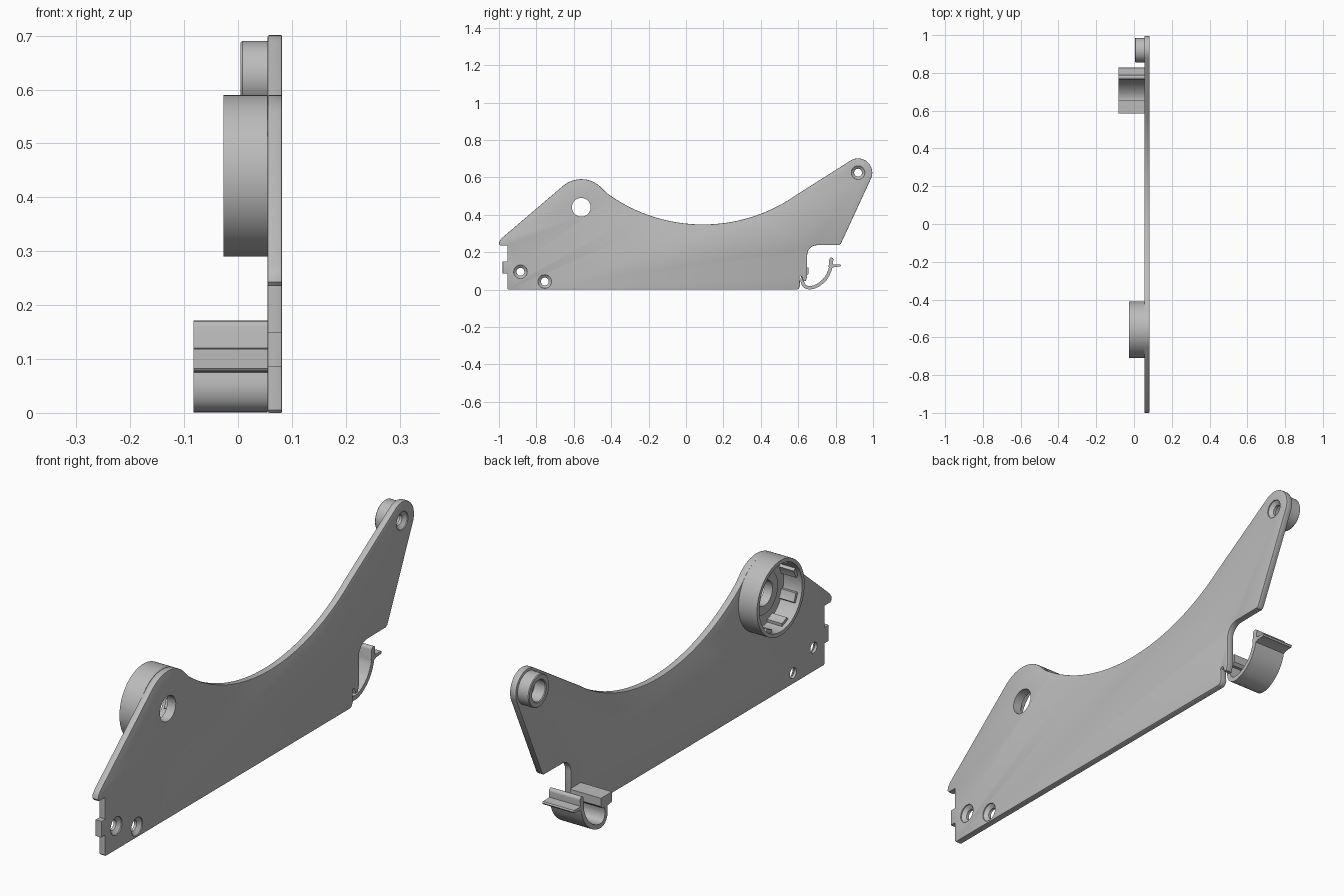
import bpy, bmesh
from math import sin, cos, radians, pi
from mathutils import Vector

cube = bpy.data.objects.get("Cube")
if cube:
    bpy.data.objects.remove(cube, do_unlink=True)

grey = bpy.data.materials.new("plain grey")
grey.use_nodes = True
GREY = (0.5, 0.5, 0.5, 1)
grey.diffuse_color = GREY
grey.node_tree.nodes["Principled BSDF"].inputs["Base Color"].default_value = GREY

INNER, OUTER = 0.055, 0.082      # plate faces along x
HUB = (-0.56, 0.44)
PIVOT = (0.92, 0.625)
SCREWS = [(-0.885, 0.095), (-0.755, 0.043), PIVOT]


def finish(name, bm):
    bmesh.ops.recalc_face_normals(bm, faces=bm.faces)
    mesh = bpy.data.meshes.new(name)
    bm.to_mesh(mesh)
    bm.free()
    mesh.materials.append(grey)
    ob = bpy.data.objects.new(name, mesh)
    bpy.context.collection.objects.link(ob)
    return ob


def prism(name, pts, x0, x1, bevel=0):
    """Extrude a (y, z) outline along x."""
    bm = bmesh.new()
    face = bm.faces.new([bm.verts.new((x0, y, z)) for y, z in pts])
    new = bmesh.ops.extrude_face_region(bm, geom=[face])["geom"]
    bmesh.ops.translate(bm, vec=(x1 - x0, 0, 0),
                        verts=[v for v in new if isinstance(v, bmesh.types.BMVert)])
    if bevel:
        rim = [e for e in bm.edges if abs(e.verts[0].co.x - e.verts[1].co.x) < 1e-6]
        bmesh.ops.bevel(bm, geom=rim, offset=bevel, segments=2, profile=0.5, affect='EDGES')
    return finish(name, bm)


def lathe(name, profile, centre, steps=64):
    """Spin a closed (x, radius) profile about an axis along x."""
    bm = bmesh.new()
    rings = []
    for i in range(steps):
        a = 2 * pi * i / steps
        rings.append([bm.verts.new((x, centre[0] + r * cos(a), centre[1] + r * sin(a)))
                      for x, r in profile])
    n = len(profile)
    for i in range(steps):
        a, b = rings[i], rings[(i + 1) % steps]
        for j in range(n):
            k = (j + 1) % n
            bm.faces.new((a[j], a[k], b[k], b[j]))
    bmesh.ops.remove_doubles(bm, verts=bm.verts, dist=1e-6)
    return finish(name, bm)


def arc(centre, r, start, end, n=12):
    return [(centre[0] + r * cos(radians(start + (end - start) * i / n)),
             centre[1] + r * sin(radians(start + (end - start) * i / n)))
            for i in range(n + 1)]


def ribbon(path, width):
    """Outline of a smooth strip following a few (y, z) points."""
    p = [Vector(q) for q in path]
    p = [p[0] * 2 - p[1]] + p + [p[-1] * 2 - p[-2]]
    line = []
    for a, b, c, d in zip(p, p[1:], p[2:], p[3:]):
        for i in range(5):
            t = i / 5
            line.append(0.5 * (2 * b + (c - a) * t + (2 * a - 5 * b + 4 * c - d) * t * t
                               + (3 * b - a - 3 * c + d) * t ** 3))
    line.append(p[-2])
    left, right = [], []
    for i, q in enumerate(line):
        t = (line[min(i + 1, len(line) - 1)] - line[max(i - 1, 0)]).normalized()
        side = Vector((-t.y, t.x)) * width / 2
        left.append(tuple(q + side))
        right.append(tuple(q - side))
    return left + right[::-1]


# Side plate: stepped front edge, hub hump, sweeping saddle, raised rear arm
outline = [(-0.955, 0.005), (-0.955, 0.085), (-0.98, 0.085), (-0.98, 0.15),
           (-0.955, 0.15), (-0.955, 0.235), (-0.993, 0.235), (-1.0, 0.243),
           (-0.998, 0.258), (-0.985, 0.275)]
outline += arc(HUB, 0.15, 130, 48, 20)
outline += arc((0.09, 1.218), 0.87, 233.5, 305, 40)
outline += arc(PIVOT, 0.076, 122, -24, 24)
outline += [(0.828, 0.245), (0.818, 0.238)]
outline += arc((0.7, 0.185), 0.052, 90, 180, 10)
outline += [(0.648, 0.07), (0.64, 0.045), (0.627, 0.045), (0.621, 0.066),
            (0.614, 0.072), (0.607, 0.066), (0.61, 0.02), (0.602, 0.005), (0.594, 0.0),
            (-0.95, 0.0)]
plate = prism("side_plate", outline, INNER, OUTER, 0.003)

# Hub opening and countersunk screw holes
cutters = [lathe("hub_cutter", [(0.03, 0), (0.1, 0), (0.1, 0.05), (0.03, 0.05)], HUB)]
for c in SCREWS:
    cutters.append(lathe("screw_cutter", [(0.03, 0), (0.1, 0), (0.1, 0.038), (0.078, 0.036),
                                          (0.066, 0.021), (0.03, 0.021)], c, 40))
for cutter in cutters:
    cutter.hide_render = True
    mod = plate.modifiers.new("hole", 'BOOLEAN')
    mod.operation = 'DIFFERENCE'
    mod.solver = 'EXACT'
    mod.object = cutter
bpy.context.view_layer.update()
cut = bpy.data.meshes.new_from_object(
    plate.evaluated_get(bpy.context.evaluated_depsgraph_get()))
plate.modifiers.clear()
plate.data = cut
for cutter in cutters:
    bpy.data.objects.remove(cutter, do_unlink=True)
parts = [plate]

# Hub cup with a raised floor ring and inner ribs
parts.append(lathe("hub_wall", [(-0.027, 0.15), (INNER, 0.15), (INNER, 0.135),
                                (-0.027, 0.135)], HUB, 96))
parts.append(lathe("hub_floor_ring", [(0.045, 0.085), (INNER, 0.085), (INNER, 0.05),
                                      (0.045, 0.05)], HUB))
for i in range(8):
    a = 45 * i + 22.5
    rib = arc(HUB, 0.137, a - 9, a + 9, 4) + arc(HUB, 0.123, a + 8, a - 8, 4)
    parts.append(prism("hub_rib", rib, -0.01, INNER))

# Pivot boss on the rear arm
parts.append(lathe("pivot_boss", [(0.005, 0.062), (0.008, 0.065), (INNER, 0.065),
                                  (INNER, 0.042), (0.008, 0.042), (0.005, 0.045)], PIVOT))

# Spring clip: shelf, curved hook, rounded tip and finger tab
CLIP = -0.083
shelf = [(0.585, 0.082), (0.588, 0.078), (0.61, 0.075), (0.645, 0.075), (0.655, 0.085),
         (0.655, 0.118), (0.585, 0.118)]
parts.append(prism("clip_shelf", shelf, CLIP, INNER))
hook = [(0.625, 0.08), (0.622, 0.045), (0.635, 0.018), (0.665, 0.01), (0.705, 0.023),
        (0.745, 0.057), (0.768, 0.1), (0.775, 0.13)]
parts.append(prism("clip_hook", ribbon(hook, 0.018), CLIP, INNER))
tip = arc((0.777, 0.16), 0.011, 0, 180, 8) + [(0.762, 0.12), (0.782, 0.115)]
parts.append(prism("clip_tip", tip, CLIP, INNER))
tab = [(0.78, 0.136), (0.795, 0.134), (0.825, 0.134), (0.829, 0.129), (0.825, 0.123),
       (0.795, 0.121), (0.775, 0.112)]
parts.append(prism("clip_tab", tab, CLIP, INNER))

# Smooth curved walls while keeping hard edges
bpy.ops.object.select_all(action='DESELECT')
for ob in parts:
    ob.select_set(True)
bpy.context.view_layer.objects.active = plate
bpy.ops.object.shade_smooth_by_angle(angle=radians(30))
